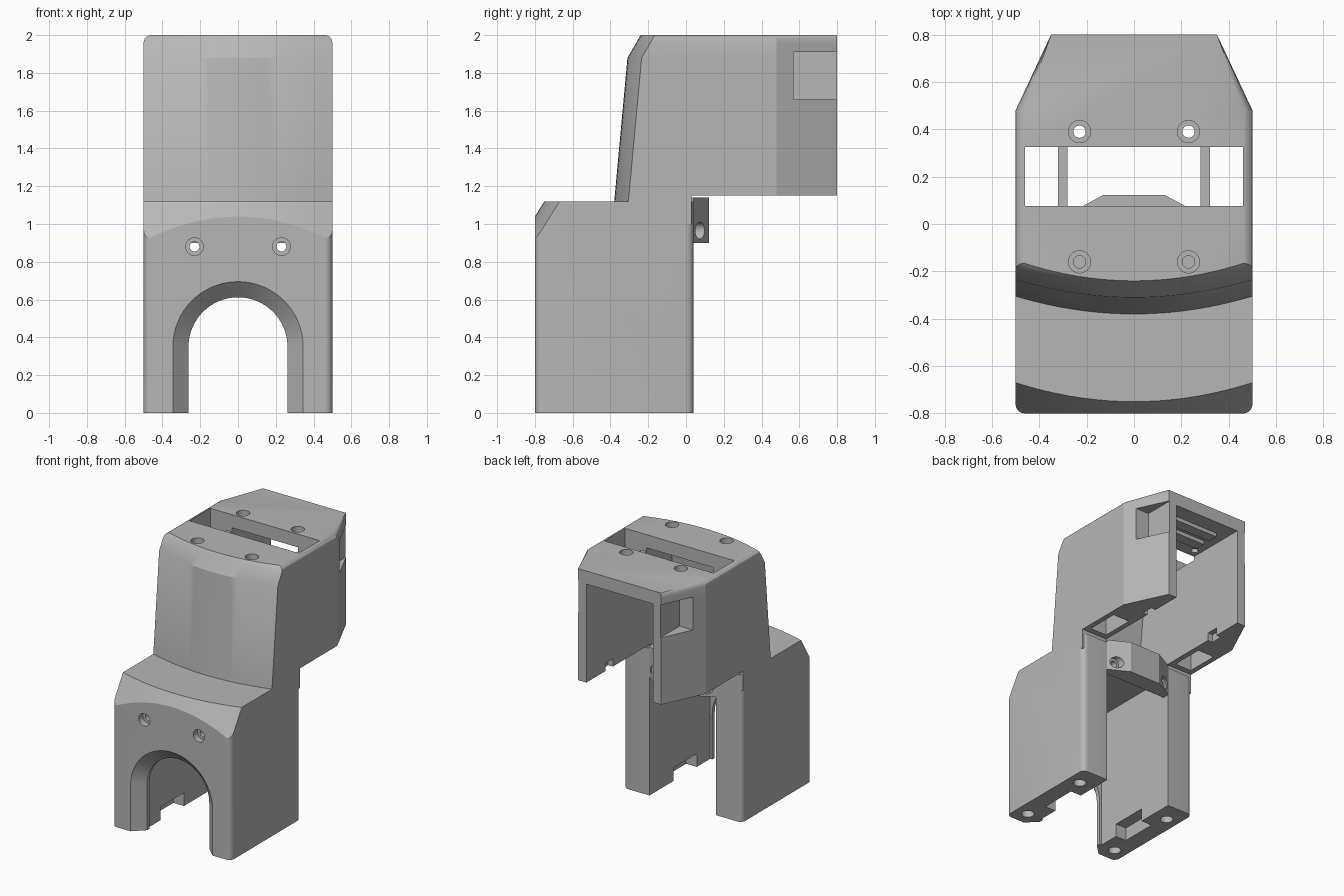
import bpy, bmesh, math

if "Cube" in bpy.data.objects:
    bpy.data.objects.remove(bpy.data.objects["Cube"], do_unlink=True)

grey = bpy.data.materials.new("plain grey")
grey.use_nodes = True
grey.diffuse_color = (0.47, 0.47, 0.47, 1)
grey.node_tree.nodes["Principled BSDF"].inputs["Base Color"].default_value = (0.47, 0.47, 0.47, 1)


def loft(name, rings):
    """Closed solid through rings of equal length, capped at both ends."""
    bm = bmesh.new()
    loops = [[bm.verts.new(p) for p in ring] for ring in rings]
    n = len(loops[0])
    for a, b in zip(loops, loops[1:]):
        for i in range(n):
            j = (i + 1) % n
            bm.faces.new((a[i], a[j], b[j], b[i]))
    bm.faces.new(loops[0])
    bm.faces.new(loops[-1])
    bmesh.ops.recalc_face_normals(bm, faces=bm.faces)
    mesh = bpy.data.meshes.new(name)
    bm.to_mesh(mesh)
    bm.free()
    mesh.materials.append(grey)
    obj = bpy.data.objects.new(name, mesh)
    bpy.context.collection.objects.link(obj)
    return obj


def box(name, x0, x1, y0, y1, z0, z1):
    plan = [(x0, y0), (x1, y0), (x1, y1), (x0, y1)]
    return loft(name, [[(x, y, z) for x, y in plan] for z in (z0, z1)])


def cylinder(name, radius, axis, u, v, start, end):
    """Rod along y (u=x, v=z) or along z (u=x, v=y)."""
    rings = []
    for w in (start, end):
        ring = []
        for i in range(24):
            t = math.tau * i / 24
            p, q = u + radius * math.cos(t), v + radius * math.sin(t)
            ring.append((p, w, q) if axis == "y" else (p, q, w))
        rings.append(ring)
    return loft(name, rings)


def combine(target, other, operation):
    mod = target.modifiers.new("combine", "BOOLEAN")
    mod.operation = operation
    mod.solver = "EXACT"
    mod.object = other
    other.hide_render = True
    bpy.context.view_layer.objects.active = target
    bpy.ops.object.modifier_apply(modifier=mod.name)
    bpy.data.objects.remove(other, do_unlink=True)


def cut(target, other):
    combine(target, other, "DIFFERENCE")


STEPS = [-1 + i / 10 for i in range(21)]


# Lower block with rounded upright corners
def rounded_plan(z, r=0.04):
    ring = []
    corners = [(0.5, 0.04, 0), (-0.5, 0.04, 1), (-0.5, -0.8, 2), (0.5, -0.8, 3)]
    for x, y, k in corners:
        cx, cy = x - math.copysign(r, x), y - r if y > 0 else y + r
        for i in range(7):
            t = (k + i / 6) * math.pi / 2
            ring.append((cx + r * math.cos(t), cy + r * math.sin(t), z))
    return ring


housing = loft("housing", [rounded_plan(0), rounded_plan(1.12)])


# Curved sloping cut along the front top edge
def slope_ring(z):
    shift = -0.75 - 0.62 * (1.12 - z)
    arc = [(0.55 * s, shift + 0.097 * s * s, z) for s in STEPS]
    return arc + [(0.55, -1.2, z), (-0.55, -1.2, z)]


cut(housing, loft("slope_cutter", [slope_ring(0.7), slope_ring(1.3)]))


# Upper block: bowed front, rounded top sides, angled rear corners
def upper_ring(z, front, half):
    arc = [(half * s, front + 0.075 * s * s, z) for s in STEPS]
    return arc + [(half, 0.48, z), (0.35, 0.8, z), (-0.35, 0.8, z), (-half, 0.48, z)]


upper = loft("upper_block", [
    upper_ring(1.0, -0.391, 0.5), upper_ring(1.88, -0.31, 0.5),
    upper_ring(1.96, -0.263, 0.5), upper_ring(1.98, -0.252, 0.495),
    upper_ring(1.992, -0.245, 0.483), upper_ring(2.0, -0.24, 0.465)])
cut(upper, box("underside_cutter", -1, 1, 0.03, 1, 0.5, 1.15))
combine(housing, upper, "UNION")

# Lower and upper cavities, both open to the rear
cut(housing, box("lower_cavity", -0.28, 0.28, -0.69, 0.3, -0.1, 1.05))
cavity = []
for z, front in ((1.11, -0.29), (1.9, -0.21)):
    cavity.append([(-0.28, front, z), (0.28, front, z), (0.28, 1, z), (-0.28, 1, z)])
cut(housing, loft("upper_cavity", cavity))


# Front archway with a flared rim
def arch_ring(y, r):
    curve = [(r * math.cos(math.pi * i / 32), y, 0.35 + r * math.sin(math.pi * i / 32))
             for i in range(33)]
    return curve + [(-r, y, -0.1), (r, y, -0.1)]


cut(housing, loft("arch_cutter", [arch_ring(-0.9, 0.345), arch_ring(-0.8, 0.345),
                                  arch_ring(-0.72, 0.262), arch_ring(-0.6, 0.262)]))

# Roof slot, wall shafts, rear corner pockets and foot notches
cut(housing, box("roof_slot", -0.46, 0.46, 0.075, 0.325, 1.87, 2.1))
for side in (-1, 1):
    for label, a, b, y0, y1, z0, z1 in (
            ("wall_shaft", 0.32, 0.46, 0.075, 0.325, 1.0, 2.1),
            ("corner_pocket", 0.345, 0.7, 0.57, 0.9, 1.66, 1.91),
            ("foot_notch", 0.2, 0.37, -0.53, -0.25, -0.1, 0.1),
            ("wall_notch", 0.2, 0.32, 0.48, 0.57, 1.0, 1.21)):
        x0, x1 = sorted((side * a, side * b))
        cut(housing, box(label, x0, x1, y0, y1, z0, z1))
    # Screw holes in the roof, front and feet
    x = side * 0.23
    for y in (-0.16, 0.39):
        cut(housing, cylinder("roof_bore", 0.047, "z", x, y, 1.95, 2.1))
        cut(housing, cylinder("roof_hole", 0.026, "z", x, y, 1.8, 2.1))
    cut(housing, cylinder("front_bore", 0.047, "y", x, 0.88, -0.9, -0.75))
    cut(housing, cylinder("front_hole", 0.026, "y", x, 0.88, -0.9, -0.6))
    for y in (-0.69, -0.12):
        cut(housing, cylinder("foot_hole", 0.045, "z", side * 0.4, y, -0.1, 0.12))

# Rear bracket bridging the two legs
plan = [(-0.283, -0.01), (0.283, -0.01), (0.283, 0.04),
        (0.13, 0.122), (-0.13, 0.122), (-0.283, 0.04)]
bracket = loft("rear_bracket", [[(x, y, z) for x, y in plan] for z in (0.9, 1.14)])
for side in (-1, 1):
    cut(bracket, cylinder("bracket_bore", 0.045, "y", side * 0.22, 0.965, 0.04, 0.3))
    cut(bracket, cylinder("bracket_hole", 0.025, "y", side * 0.22, 0.965, -0.1, 0.3))

# Ribs under the roof
parts = [housing, bracket]
for i, y in enumerate((0.46, 0.6)):
    parts.append(box(f"roof_rib_{i + 1}", -0.19, 0.19, y, y + 0.08, 1.87, 1.91))

for obj in parts:
    bpy.ops.object.select_all(action="DESELECT")
    obj.select_set(True)
    bpy.context.view_layer.objects.active = obj
    bpy.ops.object.shade_smooth_by_angle(angle=math.radians(25))
